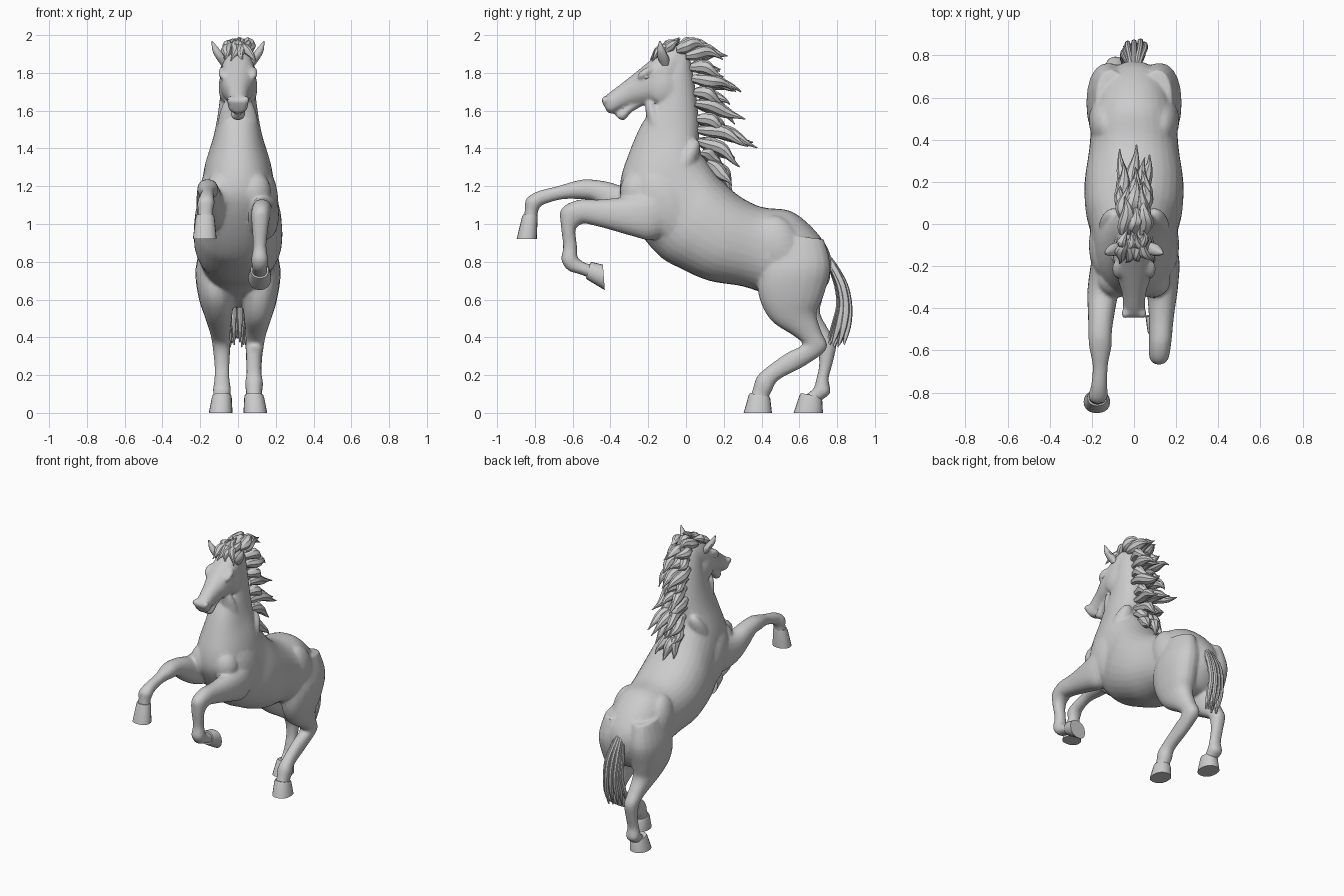
import bpy, bmesh, math, random
from mathutils import Vector, Matrix

random.seed(4)


def loft(bm, rings, sub=4, n=20, power=0.9):
    """Skin rings (y1, z1, y2, z2, half_width, x): oval sections spanning two side-view points."""
    k, full = len(rings), []
    for i in range(k - 1):
        p = [rings[max(i - 1, 0)], rings[i], rings[i + 1], rings[min(i + 2, k - 1)]]
        for s in range(sub):
            t = s / sub
            full.append([0.5 * (2 * b + (c - a) * t + (2 * a - 5 * b + 4 * c - d) * t * t
                                + (3 * b - a - 3 * c + d) * t ** 3) for a, b, c, d in zip(*p)])
    full.append(rings[-1])
    loops = []
    for y1, z1, y2, z2, w, x in full:
        loop = []
        for j in range(n):
            a = 2 * math.pi * j / n
            c, s = math.cos(a), math.sin(a)
            c = math.copysign(abs(c) ** power, c)
            s = math.copysign(abs(s) ** power, s)
            loop.append(bm.verts.new((x + w * s, (y1 + y2) / 2 + c * (y1 - y2) / 2,
                                      (z1 + z2) / 2 + c * (z1 - z2) / 2)))
        loops.append(loop)
    faces = [bm.faces.new(loops[0]), bm.faces.new(loops[-1][::-1])]
    for a, b in zip(loops, loops[1:]):
        for j in range(n):
            faces.append(bm.faces.new((a[j], b[j], b[(j + 1) % n], a[(j + 1) % n])))
    bmesh.ops.recalc_face_normals(bm, faces=faces)


def ball(bm, loc, radii, tilt=0):
    m = Matrix.Translation(loc) @ Matrix.Rotation(tilt, 4, 'X') @ Matrix.Diagonal((*radii, 1))
    bmesh.ops.create_uvsphere(bm, u_segments=20, v_segments=12, radius=1, matrix=m)


def lock(bm, base, tip, thick, width, wave=0.012, bow=0.0, phase=0.0):
    """Wavy tapering lock of hair from base to tip (x, y, z)."""
    a, b, rings = Vector(base), Vector(tip), []
    d = (b - a).normalized()
    nrm = Vector((0, -d.z, d.y)).normalized()
    for i in range(8):
        t = i / 7
        p = a.lerp(b, t) + nrm * (bow * math.sin(math.pi * t) + wave * math.sin(7 * t + phase) * t)
        r = thick * (0.65 + 0.7 * math.sin(math.pi * min(t * 1.1, 1))) * (1 - t ** 3 * 0.85)
        q1, q2 = p + nrm * r, p - nrm * r
        x = p.x + 0.012 * math.sin(5 * t + phase * 2)
        rings.append((q1.y, q1.z, q2.y, q2.z, width * r / thick, x))
    loft(bm, rings, sub=2, n=8, power=1.1)


def finish(name, bm, angle=35, remesh=False):
    me = bpy.data.meshes.new(name)
    bm.to_mesh(me)
    bm.free()
    ob = bpy.data.objects.new(name, me)
    bpy.context.collection.objects.link(ob)
    bpy.ops.object.select_all(action='DESELECT')
    ob.select_set(True)
    bpy.context.view_layer.objects.active = ob
    if remesh:
        m = ob.modifiers.new("fuse", 'REMESH')
        m.mode, m.voxel_size = 'VOXEL', 0.009
        m = ob.modifiers.new("soften", 'SMOOTH')
        m.factor, m.iterations = 0.5, 5
        m = ob.modifiers.new("facet", 'DECIMATE')
        m.ratio = 0.2
        for m in list(ob.modifiers):
            bpy.ops.object.modifier_apply(modifier=m.name)
    bpy.ops.object.shade_smooth_by_angle(angle=math.radians(angle))
    return ob


body = bmesh.new()
# trunk and neck, from rump to poll
loft(body, [(.77, .82, .76, .70, .05, 0), (.74, .89, .68, .58, .13, 0), (.66, .99, .56, .56, .18, 0),
            (.55, 1.07, .44, .62, .20, 0), (.40, 1.09, .30, .67, .213, 0), (.28, 1.15, .12, .70, .234, 0),
            (.18, 1.24, -.04, .77, .23, 0), (.12, 1.32, -.14, .83, .21, 0), (.08, 1.38, -.25, .96, .195, 0)]
     + [(.07, 1.42, -.34, 1.12, .18, 0), (.07, 1.46, -.345, 1.24, .16, 0), (.07, 1.53, -.30, 1.38, .13, 0),
        (.06, 1.63, -.245, 1.51, .108, 0), (.04, 1.78, -.19, 1.60, .092, 0), (.01, 1.90, -.15, 1.68, .08, 0),
        (-.06, 1.94, -.13, 1.75, .06, 0)], n=32)
# head and lower jaw
loft(body, [(.0, 1.93, -.06, 1.75, .05, 0), (-.05, 1.94, -.08, 1.69, .08, 0), (-.12, 1.92, -.13, 1.635, .092, 0),
            (-.19, 1.865, -.19, 1.635, .095, 0), (-.27, 1.80, -.25, 1.63, .078, 0),
            (-.34, 1.745, -.29, 1.625, .06, 0), (-.40, 1.70, -.345, 1.607, .052, 0),
            (-.435, 1.67, -.385, 1.585, .054, 0), (-.447, 1.65, -.415, 1.59, .038, 0)])
loft(body, [(-.22, 1.68, -.20, 1.64, .05, 0), (-.30, 1.64, -.285, 1.595, .04, 0),
            (-.345, 1.605, -.325, 1.55, .037, 0), (-.375, 1.58, -.355, 1.555, .025, 0)])
# paired muscles, brows, cheeks and nostrils
for s in (-1, 1):
    ball(body, (s * .125, -.10, 1.10), (.09, .15, .22), .5)
    ball(body, (s * .085, -.265, 1.17), (.09, .085, .11))
    ball(body, (s * .095, -.03, 1.28), (.075, .06, .19), -.5)
    ball(body, (s * .13, .49, .88), (.085, .12, .17), .3)
    ball(body, (s * .04, -.13, 1.44), (.075, .05, .24), .3)
    ball(body, (s * .072, -.13, 1.725), (.03, .075, .085))
    ball(body, (s * .078, -.215, 1.80), (.026, .05, .022), .6)
    ball(body, (s * .04, -.425, 1.655), (.02, .024, .022))

# raised front leg, stretched forward (-x)
loft(body, [(-.1, 1.25, -.15, .95, .075, -.12), (-.3, 1.20, -.30, .99, .075, -.145),
            (-.42, 1.225, -.42, 1.06, .064, -.155), (-.52, 1.237, -.49, 1.12, .056, -.16),
            (-.585, 1.228, -.57, 1.132, .054, -.16), (-.68, 1.20, -.66, 1.13, .036, -.16),
            (-.78, 1.175, -.75, 1.105, .038, -.165), (-.845, 1.135, -.775, 1.085, .046, -.17),
            (-.853, 1.08, -.785, 1.06, .04, -.172), (-.86, 1.01, -.79, 1.02, .044, -.174)])
# raised front leg, folded (+x)
loft(body, [(.0, 1.25, -.05, .97, .075, .11), (-.15, 1.20, -.18, .915, .08, .135),
            (-.30, 1.15, -.28, .935, .075, .135), (-.45, 1.13, -.42, .975, .06, .13),
            (-.57, 1.128, -.52, 1.0, .054, .125), (-.66, 1.08, -.55, 1.0, .05, .12),
            (-.662, .99, -.585, .97, .043, .117), (-.65, .88, -.577, .885, .035, .115),
            (-.66, .81, -.575, .83, .044, .115), (-.625, .755, -.56, .81, .042, .115),
            (-.565, .735, -.535, .795, .04, .115), (-.50, .71, -.50, .785, .042, .115)])
# thighs shared by both hind legs
thigh = [(.45, .95, .73, .92, .07, .11), (.39, .76, .765, .77, .105, .12), (.385, .62, .725, .61, .095, .115)]
hind = {1: thigh + [(.45, .49, .69, .53, .075, .105), (.575, .405, .715, .435, .055, .095),
                    (.615, .36, .745, .34, .048, .088), (.53, .315, .63, .25, .042, .085),
                    (.42, .235, .49, .175, .04, .085), (.375, .19, .455, .115, .048, .085),
                    (.355, .13, .44, .09, .042, .085), (.335, .07, .44, .06, .045, .085)],
        -1: thigh + [(.47, .51, .71, .53, .075, .105), (.61, .42, .755, .44, .055, .095),
                     (.69, .36, .795, .365, .048, .088), (.705, .26, .775, .26, .04, .085),
                     (.69, .18, .755, .18, .04, .085), (.675, .13, .765, .11, .048, .085),
                     (.64, .10, .73, .075, .042, .085), (.60, .06, .70, .06, .045, .085)]}
for s, rings in hind.items():
    loft(body, [(*r[:5], s * r[5]) for r in rings])
finish("horse_body", body, 30, remesh=True)

# hooves: coronet ring, wall, flat sole
hooves = bmesh.new()
for rings in ([(-.865, 1.05, -.785, 1.05, .048, -.174), (-.897, .92, -.79, .92, .063, -.176)],
              [(-.53, .71, -.505, .80, .05, .115), (-.43, .65, -.44, .785, .061, .115)],
              [(.335, .105, .445, .085, .051, .085), (.305, 0, .455, 0, .063, .092)],
              [(.605, .105, .72, .085, .051, -.085), (.57, 0, .725, 0, .063, -.092)]):
    a, b = rings
    inset = [p + (q - p) * .12 for p, q in zip(a, b)]
    loft(hooves, [[u + (v - u) * .06 for u, v in zip(a, (*[(a[0] + a[2]) / 2, (a[1] + a[3]) / 2] * 2, 0, a[5]))],
                  inset, b], sub=1, n=20)
finish("hooves", hooves, 40)

# ears
ears = bmesh.new()
for s in (-1, 1):
    loft(ears, [(-.09, 1.84, -.13, 1.84, .02, s * .07), (-.09, 1.88, -.15, 1.88, .026, s * .092),
                (-.11, 1.92, -.152, 1.92, .022, s * .115), (-.135, 1.968, -.143, 1.968, .003, s * .137)], n=10)
finish("ears", ears, 45)

# eyes
eyes = bmesh.new()
for s in (-1, 1):
    ball(eyes, (s * .08, -.21, 1.782), (.017, .022, .017))
finish("eyes", eyes)

# mane: rows of wavy locks (base y, z, tip y, z) down the crest
mane = bmesh.new()
rows = [(-.05, 1.92, .13, 1.95), (.0, 1.89, .22, 1.89), (.02, 1.83, .20, 1.79), (.03, 1.77, .29, 1.69),
        (.04, 1.70, .23, 1.62), (.05, 1.64, .31, 1.53), (.05, 1.56, .25, 1.47), (.06, 1.50, .38, 1.40),
        (.06, 1.44, .29, 1.32), (.08, 1.38, .20, 1.29), (.11, 1.33, .255, 1.17)]
for i, (y0, z0, y1, z1) in enumerate(rows):
    for j, x in enumerate((-.055, 0, .055)):
        f = random.uniform(.8, .92) if j != i % 3 else 1
        lock(mane, (x * .7, y0, z0), (x * random.uniform(.6, 1.2), y0 + (y1 - y0) * f, z0 + (z1 - z0) * f
             + random.uniform(-.015, .015)), .03, .03, .014, .02, random.uniform(0, 6))
# tuft on the poll and forelock swept to the sides
for x in (-.05, -.018, .018, .05):
    lock(mane, (x, -.12, 1.91), (x * .8, -.03, 1.99 - abs(x) * .5), .022, .02, .008, .01, x * 40)
    lock(mane, (x * .6, -.08, 1.95), (x * 1.6, -.185, 1.865), .02, .024, .008, -.012, x * 30)
finish("mane", mane, 30)

# tail: fan of long strands that bow backwards
tail = bmesh.new()
for i in range(11):
    u = (i - 5) / 5
    o = (i * 4 % 11) / 10
    dy, dx = .085 * o, .05 * u
    e = random.uniform(.345, .40)
    loft(tail, [(.74, .86, .74, .80, .014, dx * .3), (.775 + dy * .25, .79, .755 + dy * .25, .76, .014, dx * .6),
                (.815 + dy * .5, .68, .785 + dy * .5, .67, .014, dx), (.83 + dy * .6, .56, .795 + dy * .6, .57, .014, dx),
                (.80 + dy * .85, .45, .77 + dy * .85, .47, .012, dx * 1.1),
                (.755 + dy, e, .745 + dy, e + .01, .004, dx)], sub=3, n=8)
finish("tail", tail, 40)
